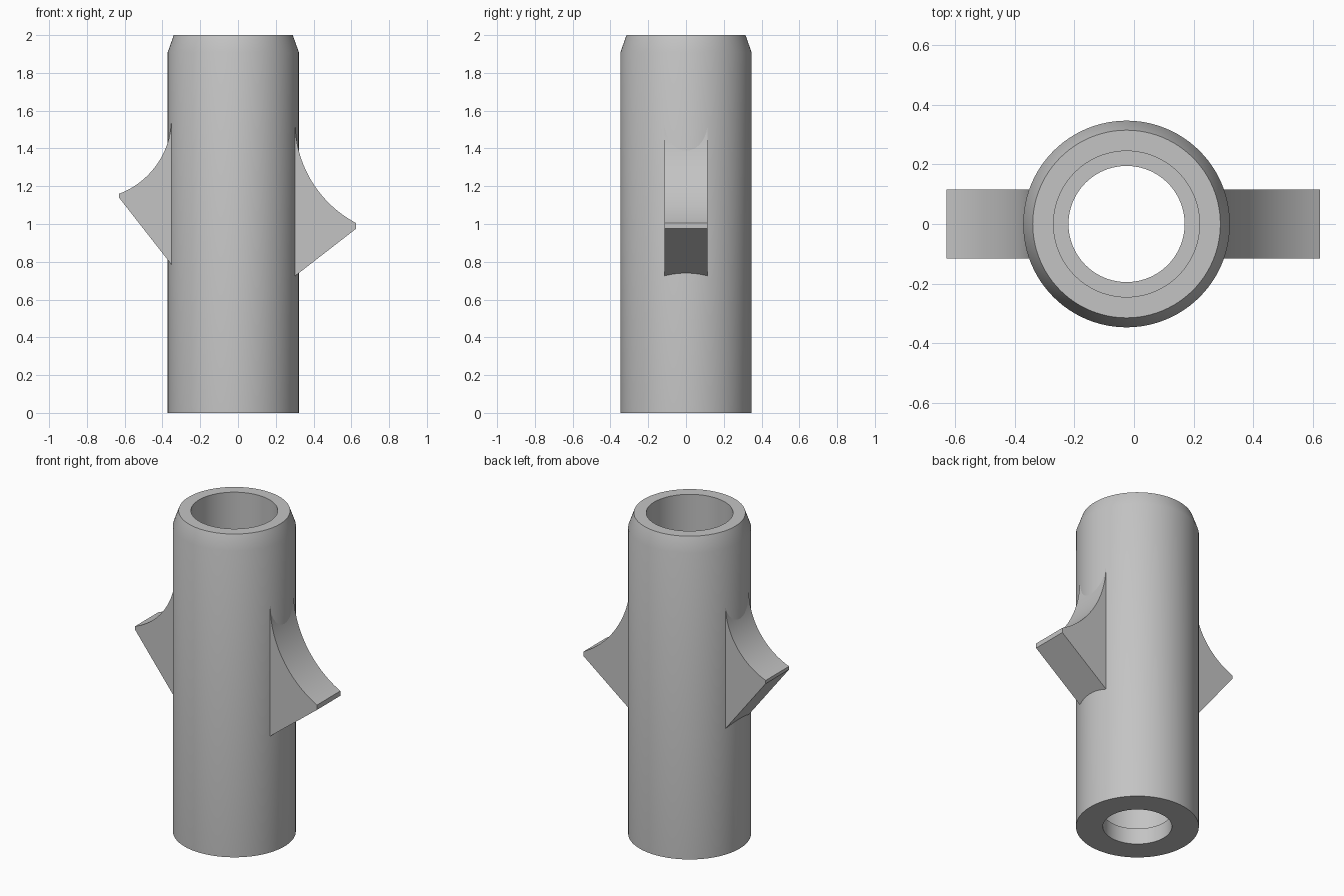
import bpy
import bmesh
import math

cube = bpy.data.objects.get("Cube")
if cube:
    bpy.data.objects.remove(cube, do_unlink=True)

GREY = (0.55, 0.55, 0.55, 1.0)
grey = bpy.data.materials.new("plain grey")
grey.use_nodes = True
grey.diffuse_color = GREY
grey.node_tree.nodes["Principled BSDF"].inputs["Base Color"].default_value = GREY

AXIS_X = -0.025
RADIUS = 0.347


def finish(bm, name):
    """Turn a bmesh into a named, shaded object."""
    bmesh.ops.recalc_face_normals(bm, faces=bm.faces)
    mesh = bpy.data.meshes.new(name)
    bm.to_mesh(mesh)
    bm.free()
    obj = bpy.data.objects.new(name, mesh)
    bpy.context.collection.objects.link(obj)
    mesh.materials.append(grey)
    bpy.ops.object.select_all(action="DESELECT")
    obj.select_set(True)
    bpy.context.view_layer.objects.active = obj
    bpy.ops.object.shade_smooth_by_angle(angle=math.radians(30))
    return obj


def lathe(name, profile, steps=96):
    """Revolve a closed (radius, height) profile about the z axis."""
    bm = bmesh.new()
    rings = []
    for r, z in profile:
        angles = [math.tau * i / steps for i in range(steps)]
        rings.append([bm.verts.new((r * math.cos(a), r * math.sin(a), z)) for a in angles])
    for k, ring in enumerate(rings):
        upper = rings[(k + 1) % len(rings)]
        for i in range(steps):
            j = (i + 1) % steps
            bm.faces.new((ring[i], ring[j], upper[j], upper[i]))
    return finish(bm, name)


def barb(name, side, tip_x, top, tip_top, tip_bottom, bottom, half_width=0.115, steps=24):
    """Fin with a concave arc on top, tangent to the tube, and a slanted underside."""
    root = AXIS_X + side * math.sqrt(RADIUS ** 2 - half_width ** 2)
    inner = AXIS_X + side * 0.28
    dx, dz = abs(tip_x - root), top - tip_top
    arc_r = (dx * dx + dz * dz) / (2 * dx)
    sweep = math.asin(dz / arc_r)
    if dx > arc_r:
        sweep = math.pi - sweep
    outline = [(inner, top)]
    for i in range(steps + 1):
        a = sweep * i / steps
        outline.append((root + side * arc_r * (1 - math.cos(a)), top - arc_r * math.sin(a)))
    slope = (tip_bottom - bottom) / (tip_x - root)
    outline += [(tip_x, tip_bottom), (root, bottom), (inner, bottom + slope * (inner - root))]

    bm = bmesh.new()
    face = bm.faces.new([bm.verts.new((x, -half_width, z)) for x, z in outline])
    extruded = bmesh.ops.extrude_face_region(bm, geom=[face], use_keep_orig=True)
    moved = [v for v in extruded["geom"] if isinstance(v, bmesh.types.BMVert)]
    bmesh.ops.translate(bm, verts=moved, vec=(0, 2 * half_width, 0))
    return finish(bm, name)


# Hollow tube: tapered top rim, wide bore, narrow hole through the floor
tube = lathe("tube", [
    (0.195, 0), (RADIUS, 0), (RADIUS, 1.91), (0.315, 2),
    (0.245, 2), (0.245, 0.1), (0.195, 0.1),
])
tube.location.x = AXIS_X

# Two unequal side barbs
barb("right_barb", -1, -0.63, top=1.56, tip_top=1.16, tip_bottom=1.14, bottom=0.785)
barb("left_barb", 1, 0.625, top=1.54, tip_top=1.005, tip_bottom=0.975, bottom=0.725)
